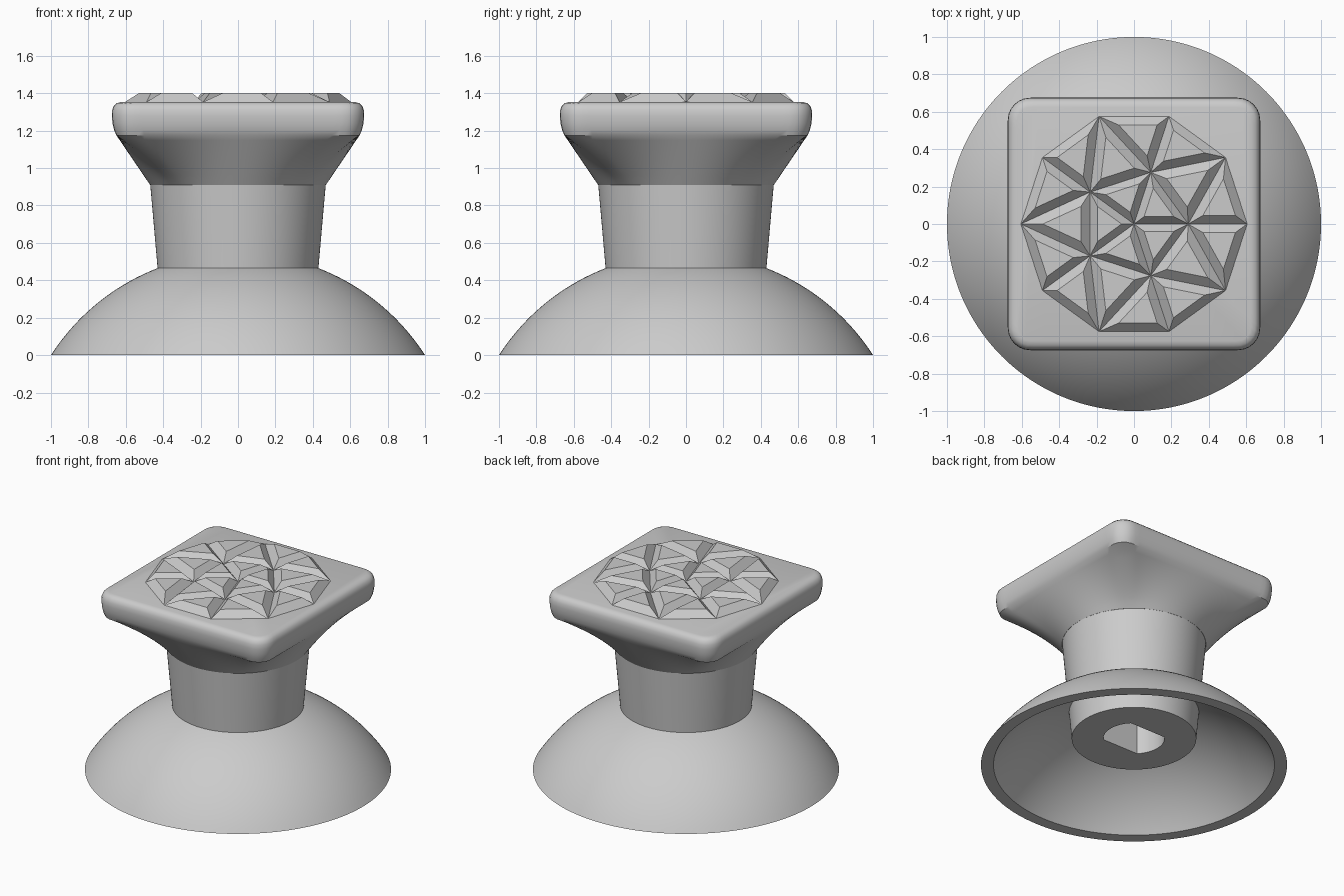
import bpy
import bmesh
from math import sin, cos, pi, sqrt, radians, asin
from mathutils import Vector

SEG = 192

old = bpy.data.objects.get("Cube")
if old:
    bpy.data.objects.remove(old, do_unlink=True)

# Single plain grey material
grey = bpy.data.materials.new("plain grey")
grey.use_nodes = True
colour = (0.6, 0.6, 0.6, 1)
grey.diffuse_color = colour
grey.node_tree.nodes["Principled BSDF"].inputs["Base Color"].default_value = colour


def finish(name, bm, smooth):
    bmesh.ops.recalc_face_normals(bm, faces=bm.faces)
    mesh = bpy.data.meshes.new(name)
    bm.to_mesh(mesh)
    bm.free()
    mesh.materials.append(grey)
    obj = bpy.data.objects.new(name, mesh)
    bpy.context.collection.objects.link(obj)
    if smooth:
        bpy.ops.object.select_all(action='DESELECT')
        obj.select_set(True)
        bpy.context.view_layer.objects.active = obj
        bpy.ops.object.shade_smooth_by_angle(angle=radians(30))
    return obj


def loft(name, rings, closed=False):
    """Skin a list of rings; close into a loop or cap both ends."""
    bm = bmesh.new()
    loops = [[bm.verts.new(p) for p in ring] for ring in rings]
    pairs = list(zip(loops, loops[1:]))
    if closed:
        pairs.append((loops[-1], loops[0]))
    for a, b in pairs:
        for i in range(SEG):
            j = (i + 1) % SEG
            bm.faces.new((a[i], a[j], b[j], b[i]))
    if not closed:
        bm.faces.new(loops[0])
        bm.faces.new(loops[-1])
    return finish(name, bm, True)


def angles():
    return [2 * pi * i / SEG for i in range(SEG)]


def circle(r, z):
    return [Vector((r * cos(a), r * sin(a), z)) for a in angles()]


def double_d(r, flat, z):
    return [Vector((r * cos(a), max(-flat, min(flat, r * sin(a))), z)) for a in angles()]


def rounded_square(h, c, z):
    ring = []
    k = h - c
    for a in angles():
        dx, dy = abs(cos(a)), abs(sin(a))
        r = h / max(dx, dy)
        if r * min(dx, dy) > k:
            b = k * (dx + dy)
            r = b + sqrt(b * b - 2 * k * k + c * c)
        ring.append(Vector((r * cos(a), r * sin(a), z)))
    return ring


# Hollow dome base: outer and inner concentric arcs
DROP = 0.644


def arc(base_r, top_r, steps=20):
    big = sqrt(base_r ** 2 + DROP ** 2)
    lo, hi = asin(top_r / big), asin(base_r / big)
    out = []
    for i in range(steps + 1):
        t = hi + (lo - hi) * i / steps
        out.append(circle(big * sin(t), big * cos(t) - DROP))
    return out


loft("dome_base", arc(1.0, 0.4) + arc(0.918, 0.4)[::-1], closed=True)

# Tapered stem with a flat-sided socket underneath
loft("stem", [
    double_d(0.2, 0.14, 0.75),
    double_d(0.2, 0.14, 0.2),
    circle(0.407, 0.2),
    circle(0.43, 0.465),
    circle(0.469, 0.91),
])

# Square head flaring out of the round stem
TOP = 1.353
rim = [(0.65, 1.175), (0.663, 1.205), (0.671, 1.24), (0.675, 1.28),
       (0.673, 1.31), (0.664, 1.333), (0.648, 1.347), (0.625, TOP)]
rim_rings = [rounded_square(h, 0.12 - (0.675 - h), z) for h, z in rim]
flare = []
STEPS = 10
for i in range(STEPS):
    t = i / STEPS
    z = 0.91 + t * (rim[0][1] - 0.91)
    r = 0.47 + t * (rim[0][0] - 0.47)
    m = t ** 1.3
    flare.append([p.lerp(q, m) for p, q in zip(
        circle(r, z), rounded_square(r, 0.12 * r / 0.65, z))])
loft("square_head", flare + rim_rings)

# Faceted rosette: triangles each raised into a flat-topped pyramid
RISE = 0.048
INNER = 0.55


def polar(r, deg):
    return Vector((r * cos(radians(deg)), r * sin(radians(deg)), TOP))


centre = Vector((0, 0, TOP))
triangles = []
for k in range(5):
    a = 72 * k
    i0, i1 = polar(0.29, a), polar(0.29, a + 72)
    o0, o1, o2 = (polar(0.605, a + d) for d in (0, 36, 72))
    triangles += [(centre, i0, i1), (i0, o1, i1), (i0, o0, o1), (i1, o1, o2)]

bm = bmesh.new()
for tri in triangles:
    # Incentre keeps the bevelled strips an even width
    w = [(tri[(i + 1) % 3] - tri[(i + 2) % 3]).length for i in range(3)]
    mid = sum((p * s for p, s in zip(tri, w)), Vector()) / sum(w)
    low = [bm.verts.new(p) for p in tri]
    high = [bm.verts.new(mid.lerp(p, INNER) + Vector((0, 0, RISE))) for p in tri]
    bm.faces.new(high)
    for i in range(3):
        j = (i + 1) % 3
        bm.faces.new((low[i], low[j], high[j], high[i]))
bmesh.ops.remove_doubles(bm, verts=bm.verts, dist=0.0005)
finish("faceted_rosette", bm, False)
